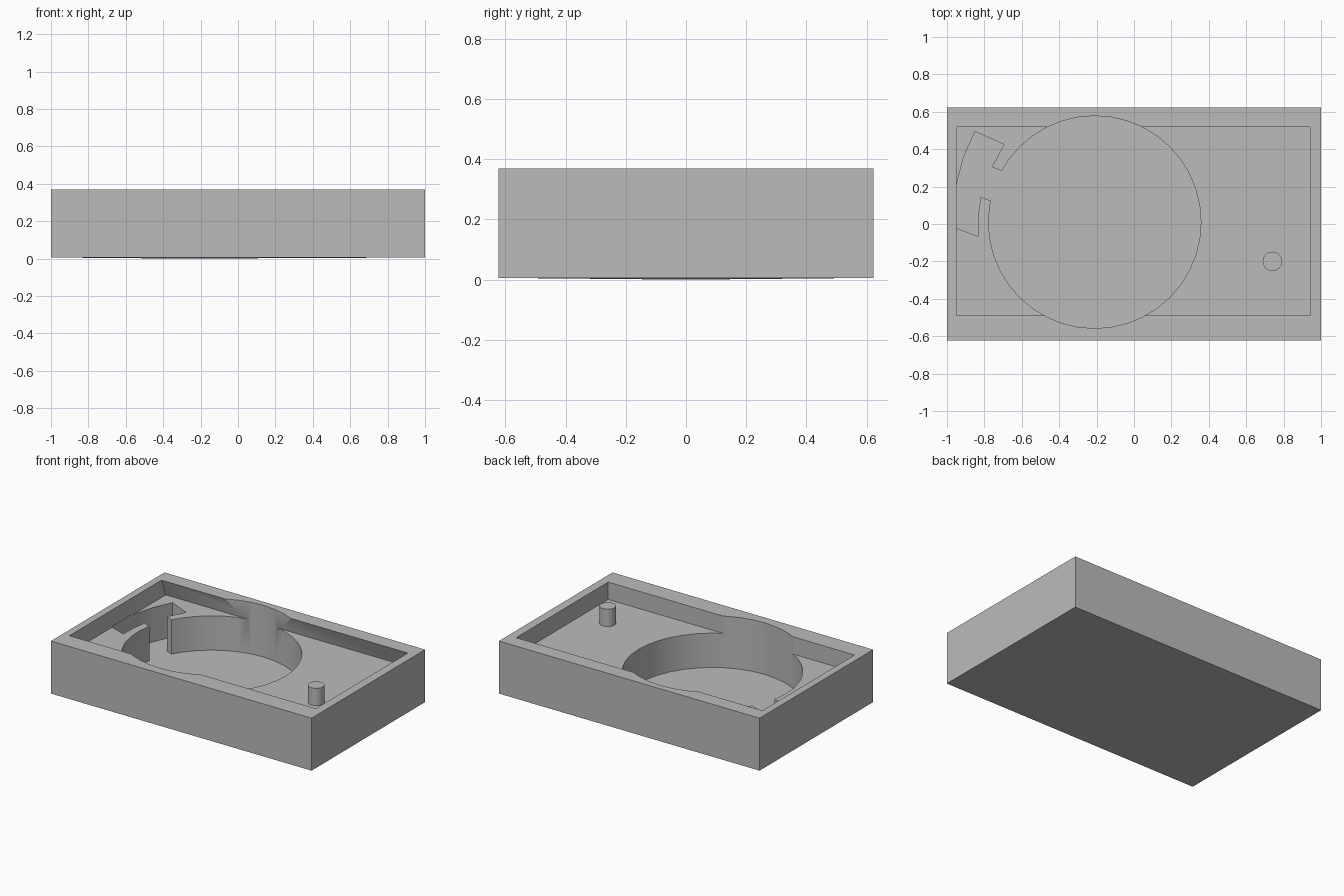
import bpy, bmesh
from mathutils import Matrix, Vector

if "Cube" in bpy.data.objects:
    bpy.data.objects.remove(bpy.data.objects["Cube"], do_unlink=True)

grey = bpy.data.materials.new("plain grey")
grey.use_nodes = True
colour = (0.5, 0.5, 0.5, 1)
grey.diffuse_color = colour
grey.node_tree.nodes["Principled BSDF"].inputs["Base Color"].default_value = colour

TOP, LEDGE, FLOOR, BASE = 0.37, 0.25, 0.012, 0.006


def finish(name, bm):
    bmesh.ops.recalc_face_normals(bm, faces=bm.faces)
    mesh = bpy.data.meshes.new(name)
    bm.to_mesh(mesh)
    bm.free()
    obj = bpy.data.objects.new(name, mesh)
    bpy.context.collection.objects.link(obj)
    mesh.materials.append(grey)
    return obj


def prism(name, outline, z0, z1):
    bm = bmesh.new()
    face = bm.faces.new([bm.verts.new((x, y, z0)) for x, y in outline])
    up = bmesh.ops.extrude_face_region(bm, geom=[face])
    moved = [v for v in up["geom"] if isinstance(v, bmesh.types.BMVert)]
    bmesh.ops.translate(bm, verts=moved, vec=(0, 0, z1 - z0))
    return finish(name, bm)


def cylinder(name, x, y, radius, z0, z1, sides):
    bm = bmesh.new()
    bmesh.ops.create_cone(bm, cap_ends=True, segments=sides, radius1=radius, radius2=radius,
                          depth=z1 - z0, matrix=Matrix.Translation((x, y, (z0 + z1) / 2)))
    return finish(name, bm)


def rectangle(x0, x1, y0, y1):
    return [(x0, y0), (x1, y0), (x1, y1), (x0, y1)]


def cut(target, cutter):
    cutter.hide_render = True
    mod = target.modifiers.new("cut", "BOOLEAN")
    mod.operation, mod.solver, mod.object = "DIFFERENCE", "EXACT", cutter
    bpy.context.view_layer.objects.active = target
    bpy.ops.object.modifier_apply(modifier=mod.name)
    bpy.data.objects.remove(cutter, do_unlink=True)


# Tray block with a barely bowed underside
tray = prism("tray", rectangle(-1, 1, -0.6225, 0.6225), BASE, TOP)
bm = bmesh.new()
bm.from_mesh(tray.data)
under = [f for f in bm.faces if f.normal.z < -0.9]
centre = bmesh.ops.poke(bm, faces=under)["verts"][0]
centre.co = Vector((-0.3, 0, 0))
bm.to_mesh(tray.data)
bm.free()

# Shallow rectangular recess, its back wall leaning outward below the rim
recess = prism("recess_cutter", rectangle(-0.95, 0.94, -0.49, 0.515), LEDGE, TOP)
for v in recess.data.vertices:
    if v.co.y > 0:
        v.co.y = 0.565 if v.co.z < 0.3 else 0.515
    # carry the slope slightly past the rim for a clean cut
    if v.co.z > 0.3:
        v.co.z += 0.01
cut(tray, recess)

# Deep round well
cut(tray, cylinder("well_cutter", -0.21, 0.01, 0.568, FLOOR, TOP + 0.1, 40))

# Curved side slot with a channel opening into the well
slot = [(-0.85, 0.495), (-0.695, 0.425), (-0.76, 0.305), (-0.65, 0.26), (-0.65, 0.08),
        (-0.82, 0.145), (-0.833, 0.05), (-0.835, -0.065), (-0.955, -0.02),
        (-0.965, 0.09), (-0.955, 0.19), (-0.91, 0.36)]
cut(tray, prism("slot_cutter", slot, FLOOR, LEDGE + 0.005))

# Round locating post
post = cylinder("post", 0.74, -0.2, 0.052, LEDGE - 0.01, TOP, 24)

for obj in (tray, post):
    bpy.ops.object.select_all(action="DESELECT")
    obj.select_set(True)
    bpy.context.view_layer.objects.active = obj
    bpy.ops.object.shade_smooth_by_angle(angle=0.5)
